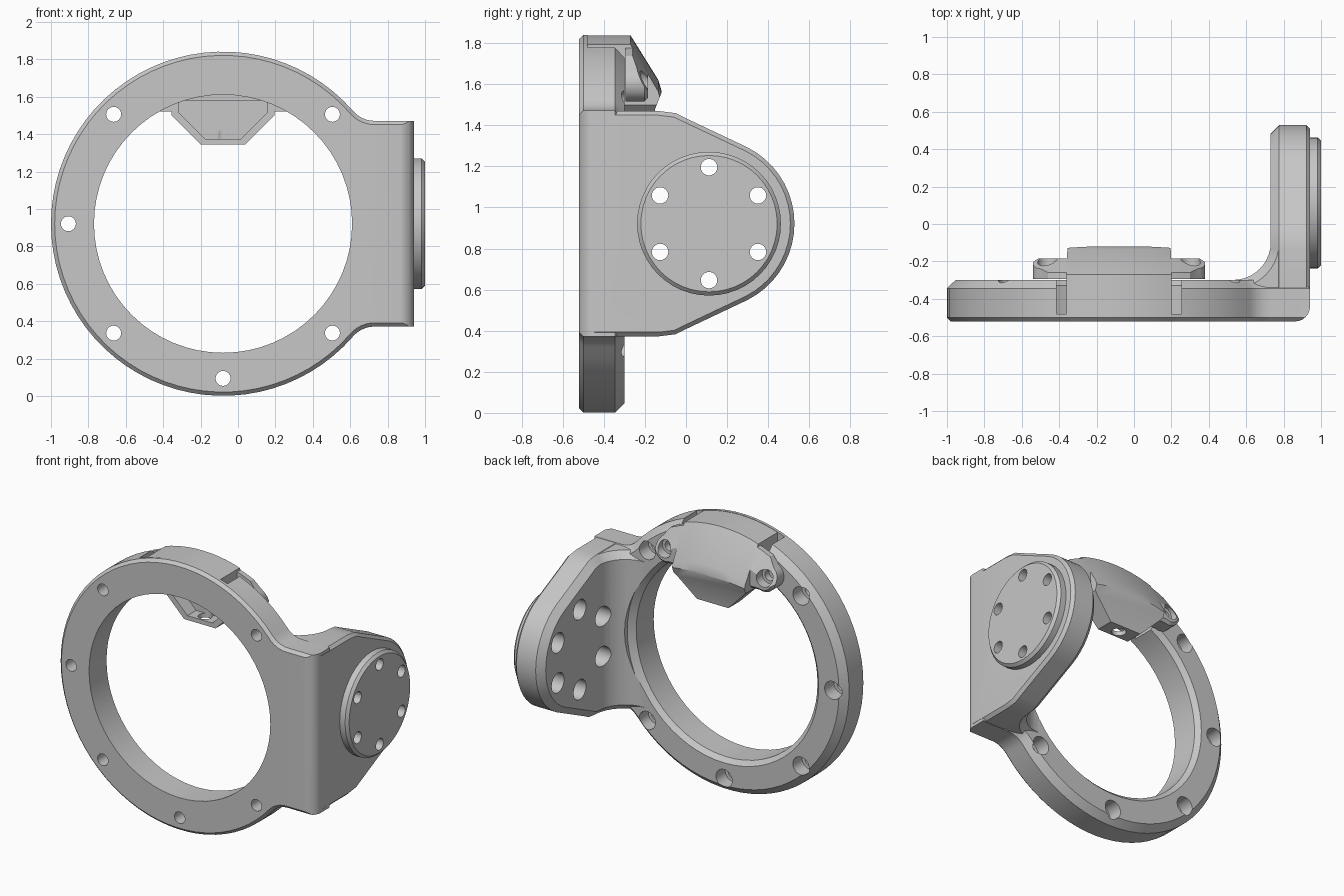
import bpy, bmesh
from math import sin, cos, radians, sqrt, degrees, atan2
from mathutils import Vector

cube = bpy.data.objects.get("Cube")
if cube:
    bpy.data.objects.remove(cube)

grey = bpy.data.materials.new("machined_grey")
grey.use_nodes = True
colour = (0.57, 0.57, 0.57, 1)
grey.diffuse_color = colour
grey.node_tree.nodes["Principled BSDF"].inputs["Base Color"].default_value = colour

RX, RZ = -0.08, 0.921          # ring centre
FRONT, BACK = -0.52, -0.30     # ring depth
R_OUT, R_IN = 0.92, 0.69
PY = 0.112                     # pivot centre


def arc(cx, cy, r, a0, a1, n):
    return [(cx + r * cos(radians(a0 + (a1 - a0) * i / n)),
             cy + r * sin(radians(a0 + (a1 - a0) * i / n))) for i in range(n + 1)]


def inset(pts, width):
    """Move every edge of a closed outline inwards by the width."""
    area = sum(p[0] * q[1] - q[0] * p[1] for p, q in zip(pts, pts[1:] + pts[:1]))
    side = 1 if area > 0 else -1
    result = []
    for i, p in enumerate(pts):
        p = Vector(p)
        u = (p - Vector(pts[i - 1])).normalized()
        v = (Vector(pts[(i + 1) % len(pts)]) - p).normalized()
        n1, n2 = Vector((-u.y, u.x)) * side, Vector((-v.y, v.x)) * side
        result.append(tuple(p + (n1 + n2) * width / (1 + n1.dot(n2))))
    return result


def loft(name, axis, rings):
    """Skin a stack of (outline, position) rings along an axis."""
    place = {"x": lambda p, t: (t, p[0], p[1]),
             "y": lambda p, t: (p[0], t, p[1]),
             "z": lambda p, t: (p[0], p[1], t)}[axis]
    bm = bmesh.new()
    loops = [[bm.verts.new(place(p, t)) for p in pts] for pts, t in rings]
    bm.faces.new(loops[0])
    bm.faces.new(loops[-1][::-1])
    n = len(loops[0])
    for lo, hi in zip(loops, loops[1:]):
        for i in range(n):
            j = (i + 1) % n
            bm.faces.new((lo[i], hi[i], hi[j], lo[j]))
    bmesh.ops.recalc_face_normals(bm, faces=bm.faces)
    mesh = bpy.data.meshes.new(name)
    bm.to_mesh(mesh)
    bm.free()
    mesh.materials.append(grey)
    ob = bpy.data.objects.new(name, mesh)
    bpy.context.collection.objects.link(ob)
    return ob


def prism(name, axis, pts, a, b, chamfer_a=0, chamfer_b=0):
    rings = [(pts, a + chamfer_a), (pts, b - chamfer_b)]
    if chamfer_a:
        rings.insert(0, (inset(pts, chamfer_a), a))
    if chamfer_b:
        rings.append((inset(pts, chamfer_b), b))
    return loft(name, axis, rings)


def circle(cx, cy, r, n=24):
    return arc(cx, cy, r, 0, 360, n)[:-1]


def activate(ob):
    bpy.ops.object.select_all(action='DESELECT')
    bpy.context.view_layer.objects.active = ob
    ob.select_set(True)


def volume(mesh):
    bm = bmesh.new()
    bm.from_mesh(mesh)
    result = abs(bm.calc_volume())
    bm.free()
    return result


def combine(ob, other, operation='DIFFERENCE'):
    """Boolean with the first solver that keeps the part intact."""
    before = volume(ob.data)
    mod = ob.modifiers.new("combine", 'BOOLEAN')
    mod.operation, mod.object = operation, other
    for solver in ('EXACT', 'MANIFOLD', 'FLOAT'):
        mod.solver = solver
        graph = bpy.context.evaluated_depsgraph_get()
        after = volume(ob.evaluated_get(graph).data)
        if 0.3 * before < after and (operation == 'UNION') == (after > before):
            activate(ob)
            bpy.ops.object.modifier_apply(modifier=mod.name)
            break
    else:
        ob.modifiers.remove(mod)
    bpy.data.objects.remove(other)


def finish(ob):
    activate(ob)
    bpy.ops.object.shade_smooth_by_angle(angle=radians(25))


# Front plate outline: ring arc, concave necks and a square end
half, neck, end_x = 0.55, 0.15, 0.94
neck_dx = sqrt((R_OUT + neck) ** 2 - (half + neck) ** 2)
touch = degrees(atan2(half + neck, neck_dx))
outline = arc(RX, RZ, R_OUT, touch, 360 - touch, 60)
outline += arc(RX + neck_dx, RZ - half - neck, neck, 180 - touch, 90, 6)[1:]
outline += [(end_x, RZ - half), (end_x, RZ + half)]
outline += arc(RX + neck_dx, RZ + half + neck, neck, 270, 180 + touch, 6)[:-1]
bracket = prism("ring_bracket", "y", outline, FRONT, BACK, 0.02, 0.045)

# Side arm with a rounded, tapering end
arm_half = half - 0.002
upper = [(-0.13, arm_half), (-0.05, arm_half - 0.01), (0.0, arm_half - 0.035)]
side = [(-0.49, RZ - arm_half)] + [(y, RZ - z) for y, z in upper]
side += arc(PY, RZ, 0.416, -63, 63, 18)
side += [(y, RZ + z) for y, z in upper[::-1]] + [(-0.49, RZ + arm_half)]
combine(bracket, prism("side_arm", "x", side, 0.73, end_x + 0.001, 0.045, 0.02), 'UNION')

# Inner corner fillet and rounded outer corner
fillet = arc(0.53, -0.098, 0.201, -90, 0, 10) + [(0.88, -0.098), (0.88, -0.46), (0.53, -0.46)]
combine(bracket, prism("corner_fillet", "z", fillet, RZ - half + 0.005, RZ + half - 0.005, 0.045, 0.045), 'UNION')
corner = arc(end_x - 0.079, FRONT + 0.079, 0.08, -90, 0, 6)
corner += [(1.1, FRONT + 0.079), (1.1, -0.7), (end_x - 0.079, -0.7)]
combine(bracket, prism("corner_cutter", "z", corner, 0.2, 1.7))

# Ring bore with its chamfer, and the pocket for the clip
combine(bracket, loft("bore", "y", [(circle(RX, RZ, r, 64), y) for r, y in (
    (R_IN, -0.6), (R_IN, BACK - 0.03), (R_IN + 0.04, BACK + 0.01), (R_IN + 0.04, -0.15))]))
pocket = [(RX + s * 0.335, z) for s, z in ((-1, 1.5), (1, 1.5), (1, 2), (-1, 2))]
combine(bracket, prism("pocket", "y", pocket, -0.48, -0.2))


def counterbored(name, axis, cx, cy, r, wide, steps):
    """Cutter for a hole that widens between two of its steps."""
    radii = (r, r, wide, wide) if steps[0] < steps[-1] else (wide, wide, r, r)
    return loft(name, axis, [(circle(cx, cy, q), t) for q, t in zip(radii, sorted(steps))])


# Counterbored holes around the ring
for ang in (45, 135, 180, 225, 270, 315):
    x, z = RX + 0.827 * cos(radians(ang)), RZ + 0.827 * sin(radians(ang))
    combine(bracket, counterbored("ring_hole", "y", x, z, 0.04, 0.062, (-0.6, -0.401, -0.40, -0.2)))

# Round pivot flange and its counterbored holes
combine(bracket, prism("pivot_flange", "x", circle(PY, RZ, 0.35, 48), end_x - 0.02, 1.0, 0, 0.018), 'UNION')
for ang in range(30, 390, 60):
    y, z = PY + 0.275 * cos(radians(ang)), RZ + 0.275 * sin(radians(ang))
    combine(bracket, counterbored("pivot_hole", "x", y, z, 0.04, 0.068, (1.1, 0.851, 0.85, 0.6)))
finish(bracket)

# Clip body: front silhouette crossed with side silhouette
spread = degrees(atan2(0.275, 0.875))
shape = arc(RX, RZ, R_OUT + 0.02, 90 - spread, 90 + spread, 12)
shape += [(RX + dx, z) for dx, z in ((-0.275, 1.5), (-0.12, 1.345), (0.12, 1.345), (0.275, 1.5))]
clip = prism("clip", "y", shape, -0.6, 0)
profile = [(-0.485, 1.95), (-0.115, 1.95), (-0.115, 1.57), (-0.15, 1.48),
           (-0.185, 1.3), (BACK, 1.3), (BACK, 1.45), (-0.485, 1.45)]
combine(clip, prism("clip_side", "x", profile, -0.6, 0.5), 'INTERSECT')
combine(clip, prism("clip_bore", "y", circle(RX, RZ, R_IN, 64), -0.6, BACK))

# Mounting ears on both sides of the clip
ears = arc(RX, RZ, 0.9, 65, 115, 12)
ears += arc(RX - 0.37, 1.605, 0.09, 125, 290, 10)
ears += arc(RX + 0.37, 1.605, 0.09, -110, 55, 10)
combine(clip, prism("clip_ears", "y", ears, BACK + 0.005, -0.185, 0, 0.018), 'UNION')

# Turned outer envelope that slopes the clip towards the back
envelope = [(circle(RX, RZ, r, 96), y) for r, y in (
    (0.917, -0.7), (0.917, -0.27), (0.70, -0.135), (0.65, -0.12))]
combine(clip, loft("clip_envelope", "y", envelope), 'INTERSECT')
for s in (-1, 1):
    combine(clip, counterbored("ear_hole", "y", RX + s * 0.38, 1.61, 0.035, 0.055, (-0.4, -0.251, -0.25, -0.1)))

# Hollow inside the hanging part and the cable hole below it
hollow = [(RX + dx, z) for dx, z in ((-0.235, 1.58), (-0.235, 1.515), (-0.095, 1.375),
                                     (0.095, 1.375), (0.235, 1.515), (0.235, 1.58))]
combine(clip, prism("hollow", "y", hollow, -0.4, -0.205))
combine(clip, prism("cable_hole", "z", circle(RX, -0.243, 0.045), 1.2, 1.42))
finish(clip)
